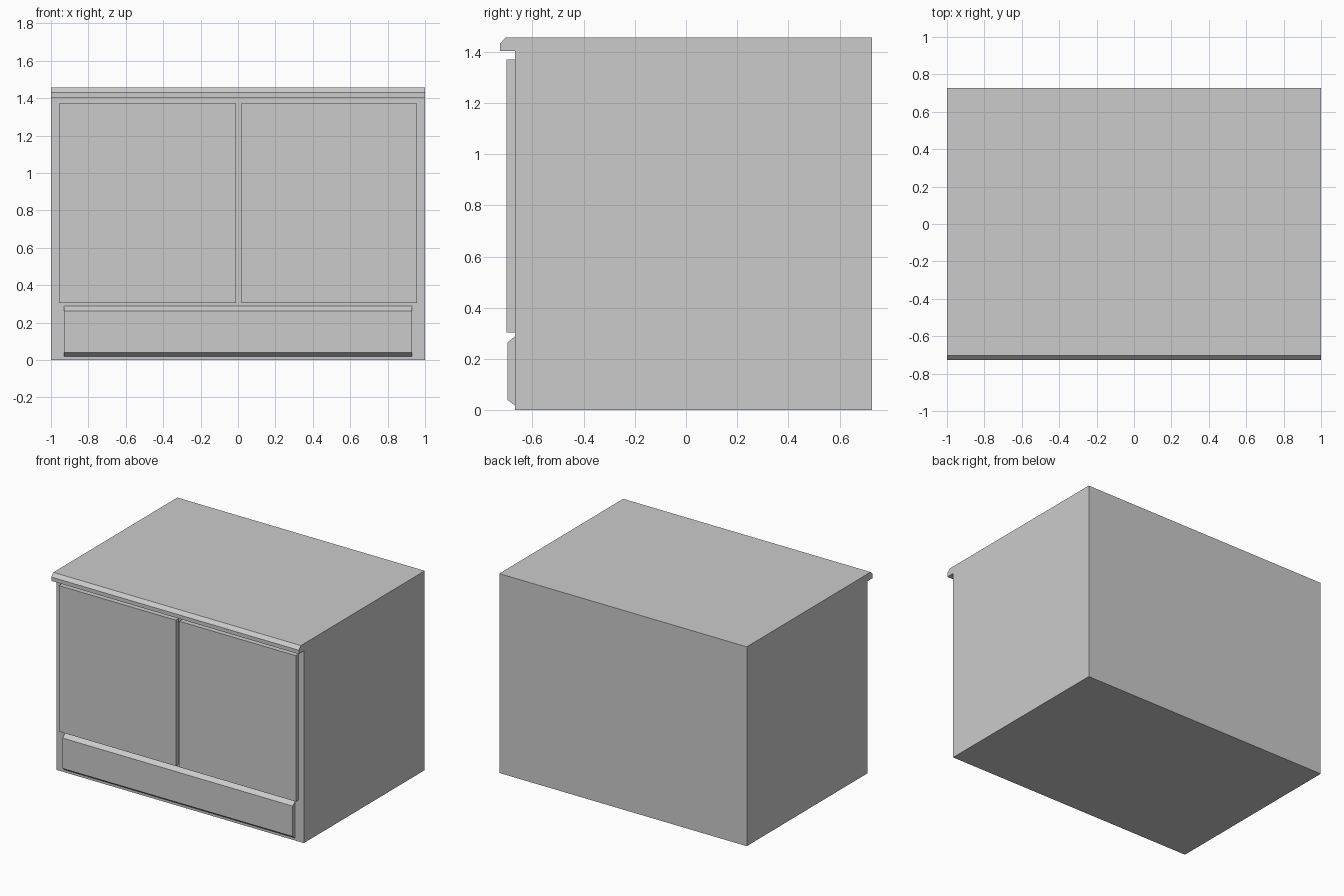
import bpy
import bmesh

if "Cube" in bpy.data.objects:
    bpy.data.objects.remove(bpy.data.objects["Cube"])


def extrude_profile(name, profile, x0, x1):
    """Extrude a closed (y, z) profile along x."""
    bm = bmesh.new()
    face = bm.faces.new([bm.verts.new((x0, y, z)) for y, z in profile])
    ext = bmesh.ops.extrude_face_region(bm, geom=[face], use_keep_orig=True)
    verts = [g for g in ext["geom"] if isinstance(g, bmesh.types.BMVert)]
    bmesh.ops.translate(bm, verts=verts, vec=(x1 - x0, 0, 0))
    bmesh.ops.recalc_face_normals(bm, faces=bm.faces)
    mesh = bpy.data.meshes.new(name)
    bm.to_mesh(mesh)
    bm.free()
    obj = bpy.data.objects.new(name, mesh)
    bpy.context.collection.objects.link(obj)
    return obj


FRONT, BACK, TOP = -0.668, 0.727, 1.456

# Cabinet body with the chamfered worktop lip overhanging the front
extrude_profile("cabinet_body", [
    (FRONT, 0), (BACK, 0), (BACK, TOP),
    (-0.703, TOP), (-0.727, 1.431), (-0.727, 1.403), (FRONT, 1.403),
], -1, 1)

# Pair of flat doors with a narrow gap between them
door = [(FRONT, 0.304), (FRONT, 1.37), (-0.701, 1.37), (-0.701, 0.304)]
for name, x0, x1 in (("left_door", -0.957, -0.012), ("right_door", 0.016, 0.958)):
    extrude_profile(name, door, x0, x1)

# Drawer front, chamfered along its top and bottom edges
extrude_profile("drawer_front", [
    (FRONT, 0.018), (FRONT, 0.288), (-0.698, 0.263), (-0.698, 0.041),
], -0.93, 0.93)
